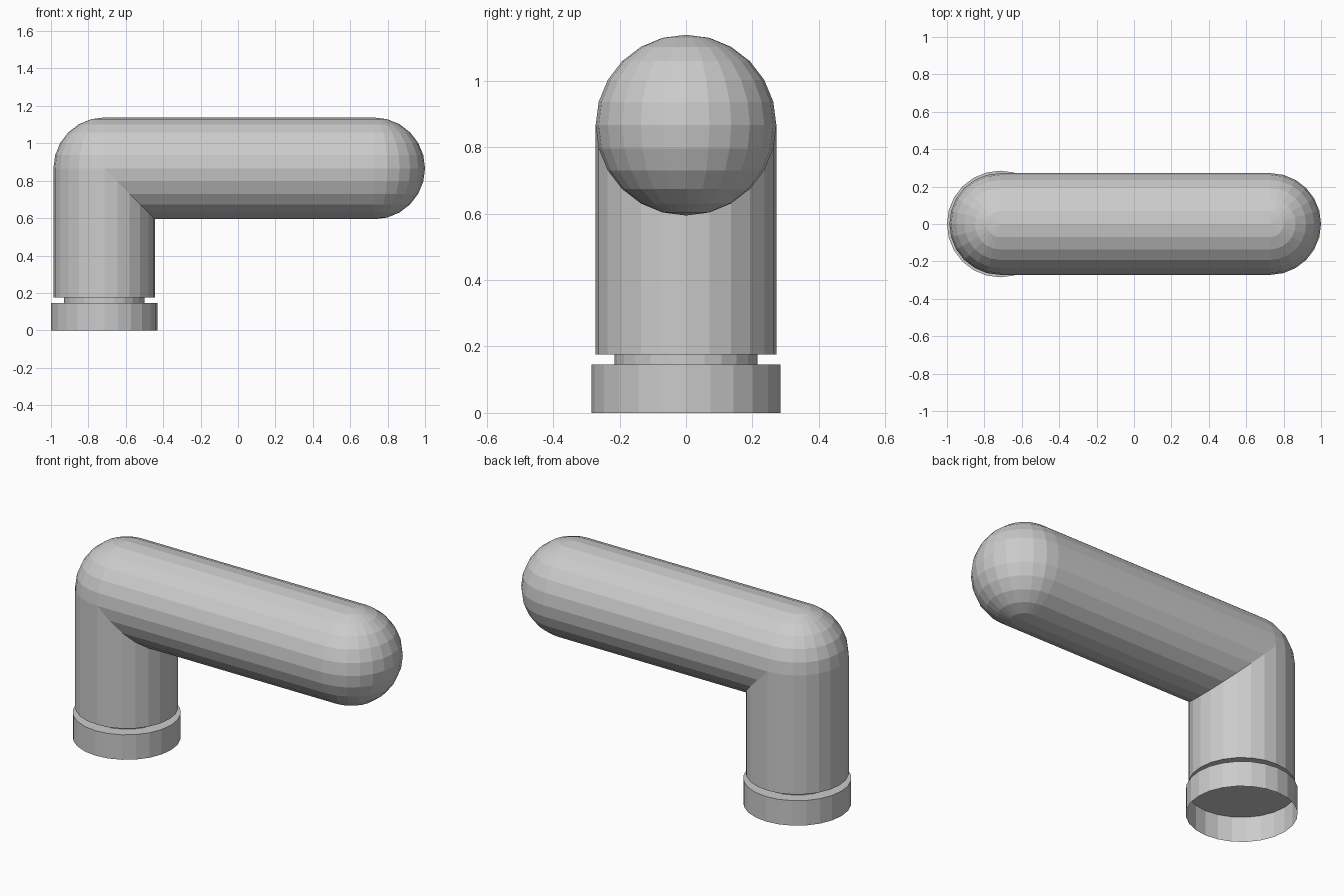
import bpy, bmesh, math
from mathutils import Matrix, Vector

if "Cube" in bpy.data.objects:
    bpy.data.objects.remove(bpy.data.objects["Cube"])

SIDES = 24
R = 0.272
ELBOW = Vector((-0.715, 0, 0.866))   # where the two pipe axes meet
END_X = 0.728                        # centre of the rounded free end


def make_object(bm, name):
    bmesh.ops.remove_doubles(bm, verts=bm.verts, dist=0.0005)
    mesh = bpy.data.meshes.new(name)
    bm.to_mesh(mesh)
    bm.free()
    obj = bpy.data.objects.new(name, mesh)
    bpy.context.collection.objects.link(obj)
    return obj


def tube(radius, z0, z1, cap_ends=False):
    bm = bmesh.new()
    bmesh.ops.create_cone(bm, cap_ends=cap_ends, segments=SIDES, radius1=radius,
                          radius2=radius, depth=z1 - z0,
                          matrix=Matrix.Translation((ELBOW.x, 0, (z0 + z1) / 2)))
    return bm


def ball(centre):
    bm = bmesh.new()
    bmesh.ops.create_uvsphere(bm, u_segments=SIDES, v_segments=SIDES // 2,
                              radius=R, matrix=Matrix.Translation(centre))
    return bm


def cut(bm, point, normal):
    """Remove everything on the side the normal points to."""
    bmesh.ops.bisect_plane(bm, geom=bm.verts[:] + bm.edges[:] + bm.faces[:], dist=1e-5,
                           plane_co=point, plane_no=normal, clear_outer=True)


def drop_faces(bm, z, keep):
    """Delete the flat cap at height z when it is not wanted."""
    bm.normal_update()
    caps = [f for f in bm.faces if abs(f.normal.z) > 0.9
            and abs(f.calc_center_median().z - z) < 1e-4]
    if not keep:
        bmesh.ops.delete(bm, geom=caps, context='FACES_ONLY')


# upright pipe: closed underneath, mitred into the arm at the top
bm = tube(R, 0.175, ELBOW.z, cap_ends=True)
drop_faces(bm, ELBOW.z, keep=False)
cut(bm, ELBOW, (1, 0, 1))
make_object(bm, "upright_pipe")

# horizontal arm, mitred underneath
bm = bmesh.new()
place = Matrix.Translation(((ELBOW.x + END_X) / 2, 0, ELBOW.z)) @ Matrix.Rotation(math.pi / 2, 4, 'Y')
bmesh.ops.create_cone(bm, cap_ends=False, segments=SIDES, radius1=R, radius2=R,
                      depth=END_X - ELBOW.x, matrix=place)
cut(bm, ELBOW, (-1, 0, -1))
make_object(bm, "horizontal_arm")

# rounded outer corner of the elbow
bm = ball(ELBOW)
cut(bm, ELBOW, (1, 0, 0))
cut(bm, ELBOW, (0, 0, -1))
make_object(bm, "elbow_corner")

# rounded free end
end = Vector((END_X, 0, ELBOW.z))
bm = ball(end)
cut(bm, end, (-1, 0, 0))
make_object(bm, "arm_end")

# recessed neck
make_object(tube(0.215, 0.145, 0.175), "neck")

# base collar: lid on top, open below
bm = tube(0.285, 0, 0.145, cap_ends=True)
drop_faces(bm, 0, keep=False)
make_object(bm, "base_collar")
